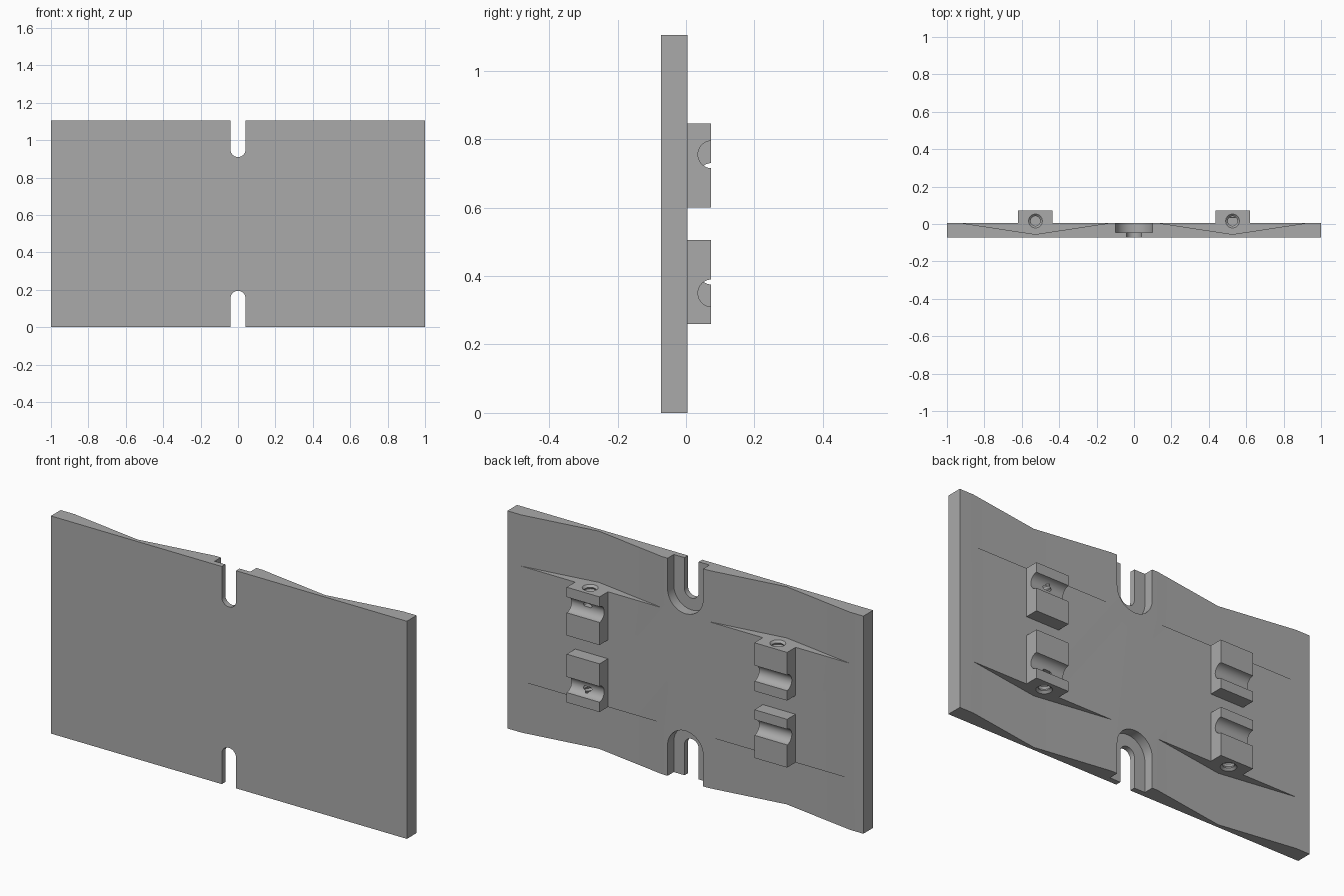
import bpy, bmesh, math
from mathutils import Matrix

if "Cube" in bpy.data.objects:
    bpy.data.objects.remove(bpy.data.objects["Cube"], do_unlink=True)

HEIGHT = 1.105
MID = HEIGHT / 2
FRONT, BACK, TOP_OF_BLOCK = -0.073, 0.005, 0.073
ARM_X = 0.527          # centre of each block column
LEDGE = 0.845          # height of the upper ledge

grey = bpy.data.materials.new("plain grey")
grey.use_nodes = True
colour = (0.4, 0.4, 0.4, 1)
grey.diffuse_color = colour
grey.node_tree.nodes["Principled BSDF"].inputs["Base Color"].default_value = colour


def make(name, bm):
    bmesh.ops.recalc_face_normals(bm, faces=bm.faces)
    mesh = bpy.data.meshes.new(name)
    bm.to_mesh(mesh)
    bm.free()
    mesh.materials.append(grey)
    obj = bpy.data.objects.new(name, mesh)
    bpy.context.collection.objects.link(obj)
    return obj


def box(name, x0, x1, y0, y1, z0, z1):
    return prism(name, [(x0, y0, z0), (x1, y0, z0), (x1, y1, z0), (x0, y1, z0)],
                 (0, 0, z1 - z0))


def prism(name, outline, direction):
    bm = bmesh.new()
    face = bm.faces.new([bm.verts.new(p) for p in outline])
    ext = bmesh.ops.extrude_face_region(bm, geom=[face])
    moved = [v for v in ext["geom"] if isinstance(v, bmesh.types.BMVert)]
    bmesh.ops.translate(bm, verts=moved, vec=direction)
    return make(name, bm)


def flip(obj):
    """Reflect a cutter about the mid height of the plate."""
    mirror = Matrix.Translation((0, 0, HEIGHT)) @ Matrix.Diagonal((1, 1, -1, 1))
    obj.data.transform(mirror)
    obj.data.flip_normals()
    return obj


def cut(target, cutter):
    mod = target.modifiers.new("cut", "BOOLEAN")
    mod.operation, mod.solver, mod.object = "DIFFERENCE", "EXACT", cutter
    bpy.context.view_layer.update()
    bpy.context.view_layer.objects.active = target
    bpy.ops.object.modifier_apply(modifier=mod.name)


def slot(radius, y0, y1):
    """Round-ended slot open at the top edge."""
    centre = HEIGHT - 0.155
    arc = [math.pi + math.pi * i / 24 for i in range(25)]
    pts = [(radius * math.cos(a), y0, centre + radius * math.sin(a)) for a in arc]
    pts += [(radius, y0, HEIGHT + 0.1), (-radius, y0, HEIGHT + 0.1)]
    return prism("slot_cutter", pts, (0, y1 - y0, 0))


def valley(x):
    """Shallow V hollow from the ledge to the top edge."""
    z = LEDGE
    return prism("valley_cutter", [(x - 0.79, 0.065, z), (x, -0.055, z),
                                   (x + 0.79, 0.065, z)], (0, 0, 0.4))


def screw_hole(x):
    """Ridged hole sunk into the ledge, turned from a profile."""
    radii = [0.037, 0.037, 0.026] + [0.032, 0.026] * 4
    heights = [LEDGE + 0.02, LEDGE] + [LEDGE - 0.01 * (i + 1) for i in range(9)]
    bm = bmesh.new()
    sides = 32
    rings = [[bm.verts.new((x + r * math.cos(math.tau * i / sides),
                            0.016 + r * math.sin(math.tau * i / sides), z))
              for i in range(sides)] for r, z in zip(radii, heights)]
    for a, b in zip(rings, rings[1:]):
        for i in range(sides):
            j = (i + 1) % sides
            bm.faces.new((a[i], a[j], b[j], b[i]))
    bm.faces.new(rings[0])
    bm.faces.new(rings[-1])
    return make("screw_hole_cutter", bm)


def groove(x, z):
    """Round channel running sideways across a block."""
    bm = bmesh.new()
    turn = Matrix.Translation((x, TOP_OF_BLOCK + 0.002, z)) @ Matrix.Rotation(math.pi / 2, 4, "Y")
    bmesh.ops.create_cone(bm, cap_ends=True, segments=48, radius1=0.04,
                          radius2=0.04, depth=0.4, matrix=turn)
    return make("groove_cutter", bm)


# Plate and the four clamp blocks
plate = box("back_plate", -1, 1, FRONT, BACK, 0, HEIGHT)
parts, cutters = [plate], []

for upper in (True, False):
    place = (lambda o: o) if upper else flip
    # Stepped slot in the middle of the edge
    for tool in (slot(0.04, -0.2, 0.2), slot(0.1, -0.045, 0.2)):
        cut(plate, place(tool))
        cutters.append(tool)
    for side in (1, -1):
        x = side * ARM_X
        # Hollow beside the block
        hollow = place(valley(x))
        cut(plate, hollow)
        # Block with its channel
        name = ("upper" if upper else "lower") + ("_left" if side > 0 else "_right") + "_block"
        block = place(box(name, x - 0.092, x + 0.092, BACK, TOP_OF_BLOCK, 0.6, LEDGE))
        channel = place(groove(x, 0.755 if side > 0 else 0.69))
        cut(block, channel)
        # Screw hole shared by block and plate
        hole = place(screw_hole(x))
        cut(block, hole)
        cut(plate, hole)
        parts.append(block)
        cutters += [hollow, channel, hole]

for tool in cutters:
    bpy.data.objects.remove(tool, do_unlink=True)

# Smooth the curves, keep edges crisp
for part in parts:
    bpy.ops.object.select_all(action="DESELECT")
    part.select_set(True)
    bpy.context.view_layer.objects.active = part
    bpy.ops.object.shade_smooth_by_angle(angle=math.radians(30))
    weighted = part.modifiers.new("even shading", "WEIGHTED_NORMAL")
    weighted.keep_sharp = True
